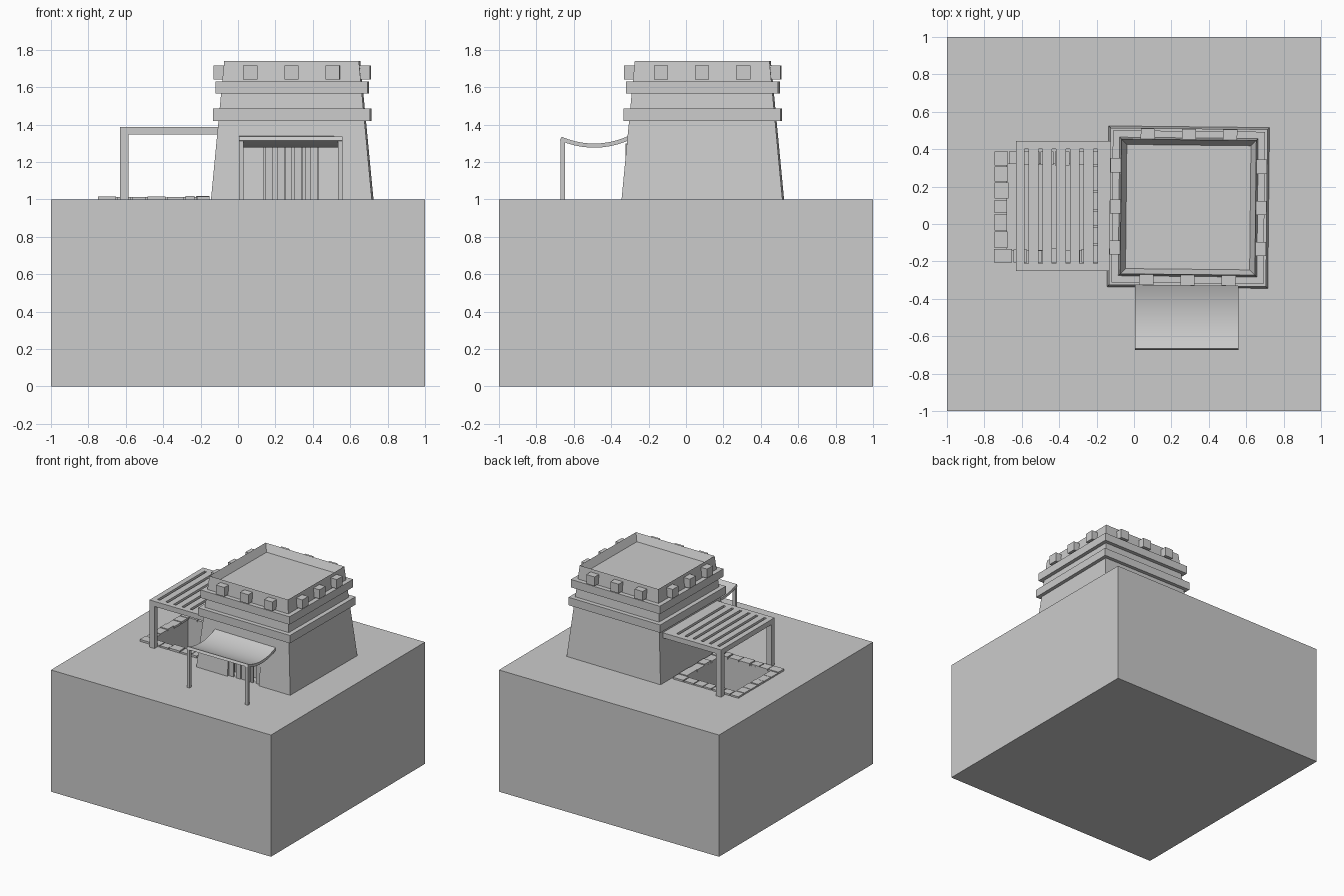
import bpy, bmesh, math, random
from mathutils import Matrix, Vector

if "Cube" in bpy.data.objects:
    bpy.data.objects.remove(bpy.data.objects["Cube"])

random.seed(4)
TC = Vector((0.29, 0.09, 0))          # tower centre
TILT = math.radians(-0.6)             # slight turn of the tower


def finish(name, bm):
    bmesh.ops.recalc_face_normals(bm, faces=bm.faces)
    me = bpy.data.meshes.new(name)
    bm.to_mesh(me)
    bm.free()
    ob = bpy.data.objects.new(name, me)
    bpy.context.collection.objects.link(ob)
    return ob


def box(name, x0, x1, y0, y1, z0, z1):
    bm = bmesh.new()
    bmesh.ops.create_cube(bm, size=1)
    for v in bm.verts:
        v.co = Vector((x1 if v.co.x > 0 else x0, y1 if v.co.y > 0 else y0,
                       z1 if v.co.z > 0 else z0))
    return finish(name, bm)


def turn(ob):
    ob.data.transform(Matrix.Translation(TC) @ Matrix.Rotation(TILT, 4, 'Z'))
    return ob


def cut(ob, cutter):
    m = ob.modifiers.new("cut", 'BOOLEAN')
    m.operation, m.object, m.solver = 'DIFFERENCE', cutter, 'EXACT'
    bpy.context.view_layer.objects.active = ob
    bpy.ops.object.modifier_apply(modifier=m.name)
    bpy.data.objects.remove(cutter)


# ground block with sunken pool
ground = box("ground_block", -1, 1, -1, 1, 0, 1)
cut(ground, box("pool_cutter", -0.68, -0.22, -0.14, 0.32, 0.7, 1.2))

# tapered tower with sunken roof and doorway
bm = bmesh.new()
bmesh.ops.create_cube(bm, size=1)
for v in bm.verts:
    h = 0.36 if v.co.z > 0 else 0.43
    v.co = Vector((math.copysign(h, v.co.x), math.copysign(h, v.co.y),
                   1.74 if v.co.z > 0 else 1.0))
top = [f for f in bm.faces if f.calc_center_median().z > 1.7]
bmesh.ops.inset_region(bm, faces=top, thickness=0.04)
for v in top[0].verts:
    v.co.z -= 0.06
tower = turn(finish("tower", bm))
cut(tower, box("door_cutter", 0.14, 0.43, -0.5, -0.24, 0.9, 1.3))

# two bands around the tower
for name, h, z0, z1 in (("lower_band", 0.42, 1.42, 1.485), ("upper_band", 0.407, 1.565, 1.63)):
    turn(box(name, -h, h, -h, h, z0, z1))

# beam ends on each side
for side in range(4):
    for i, off in enumerate((-0.22, 0, 0.22)):
        ob = box(f"beam_end_{side}_{i}", off - 0.038, off + 0.038, -0.418, -0.35, 1.64, 1.715)
        ob.data.transform(Matrix.Rotation(side * math.pi / 2, 4, 'Z'))
        turn(ob)

# door curtain strips
for i, (a, b) in enumerate(((0.145, 0.185), (0.21, 0.25), (0.253, 0.285),
                            (0.30, 0.34), (0.343, 0.363), (0.385, 0.425))):
    d = random.uniform(0, 0.015)
    box(f"curtain_strip_{i}", a, b, -0.325 + d, -0.31 + d, 1.0, 1.3)

# sagging awning on two posts
bm = bmesh.new()
n, rows = 10, []
for i in range(n + 1):
    t = i / n
    y = -0.67 + t * 0.37
    z = 1.325 - 0.16 * t * (1 - t) + 0.005 * t
    slope = -0.16 * (1 - 2 * t) / 0.37
    nrm = Vector((0, -slope, 1)).normalized() * 0.011
    c = Vector((0, y, z))
    rows.append([bm.verts.new(c + s * nrm + Vector((x, 0, 0)))
                 for x, s in ((0.005, -1), (0.56, -1), (0.56, 1), (0.005, 1))])
for a, b in zip(rows, rows[1:]):
    for k in range(4):
        bm.faces.new((a[k], a[(k + 1) % 4], b[(k + 1) % 4], b[k]))
bm.faces.new(rows[0])
bm.faces.new(rows[-1])
awning = finish("awning", bm)
bpy.context.view_layer.objects.active = awning
awning.select_set(True)
bpy.ops.object.shade_smooth_by_angle(angle=math.radians(30))
for i, x in enumerate((0.005, 0.535)):
    box(f"awning_post_{i}", x, x + 0.024, -0.67, -0.648, 1.0, 1.325)

# pergola: posts, frame and slats
for i, (y0, y1) in enumerate(((-0.25, -0.21), (0.4, 0.445))):
    box(f"pergola_post_{i}", -0.63, -0.585, y0, y1, 1.0, 1.346)
    box(f"pergola_rail_{i}", -0.63, -0.08, y0, y1, 1.346, 1.388)
edges = [-0.63] + [x + s for x in (-0.575, -0.5, -0.427, -0.353, -0.28, -0.205)
                   for s in (-0.011, 0.011)] + [-0.1]
for i in range(0, len(edges), 2):
    box(f"pergola_slat_{i // 2}", edges[i], edges[i + 1], -0.21, 0.4, 1.346, 1.388)

# stone rim around the pool
for side in range(4):
    p, end, i = -0.298, 0.225, 0
    while p < end - 0.02:
        w = min(random.uniform(0.075, 0.105), end - p)
        if end - p - w < 0.05:
            w = end - p
        ob = box(f"rim_stone_{side}_{i}", p, p + w - 0.007, -0.297,
                 -0.228 + random.uniform(-0.004, 0.008), 0.995,
                 1.014 + random.uniform(-0.003, 0.004))
        ob.data.transform(Matrix.Translation((-0.45, 0.09, 0))
                          @ Matrix.Rotation(side * math.pi / 2, 4, 'Z'))
        p += w
        i += 1
